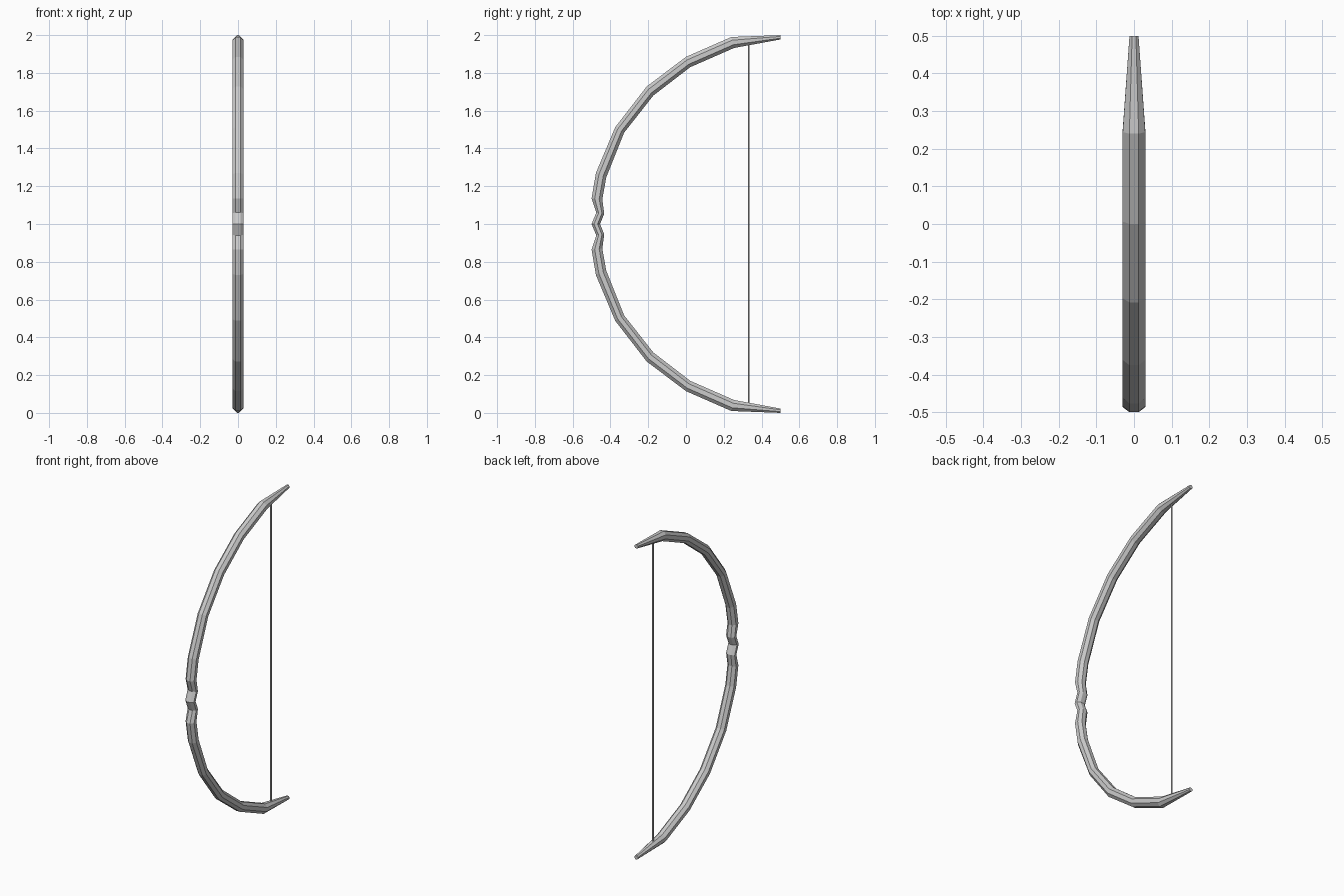
import bpy, bmesh, math
from mathutils import Vector

if "Cube" in bpy.data.objects:
    bpy.data.objects.remove(bpy.data.objects["Cube"])

# Upper limb stations from grip to tip: outer (y, z), inner (y, z), half width in x
UPPER = [
    (-0.475, 1.06, -0.433, 1.055, 0.03),
    (-0.50, 1.135, -0.443, 1.13, 0.03),
    (-0.477, 1.27, -0.422, 1.248, 0.03),
    (-0.375, 1.512, -0.328, 1.483, 0.03),
    (-0.208, 1.728, -0.173, 1.68, 0.03),
    (0.0, 1.885, 0.022, 1.83, 0.03),
    (0.24, 1.99, 0.255, 1.932, 0.03),
    (0.50, 2.0, 0.50, 1.977, 0.012),
]
GRIP = (-0.50, 1.0, -0.455, 1.0, 0.03)
SIDES = 8


def finish(bm, name):
    bmesh.ops.recalc_face_normals(bm, faces=bm.faces)
    mesh = bpy.data.meshes.new(name)
    bm.to_mesh(mesh)
    bm.free()
    obj = bpy.data.objects.new(name, mesh)
    bpy.context.collection.objects.link(obj)
    return obj


def octagon_ring(bm, station):
    oy, oz, iy, iz, half_width = station
    outer, inner = Vector((0, oy, oz)), Vector((0, iy, iz))
    centre, half = (outer + inner) / 2, (outer - inner) / 2
    scale = 1 / math.cos(math.pi / SIDES)
    ring = []
    for i in range(SIDES):
        a = 2 * math.pi * (i + 0.5) / SIDES
        side = Vector((half_width * scale * math.cos(a), 0, 0))
        ring.append(bm.verts.new(centre + side + half * scale * math.sin(a)))
    return ring


# Bow stave: octagonal sections lofted from lower tip to upper tip
lower = [(oy, 2 - oz, iy, 2 - iz, w) for oy, oz, iy, iz, w in reversed(UPPER)]
bm = bmesh.new()
rings = [octagon_ring(bm, s) for s in lower + [GRIP] + UPPER]
for a, b in zip(rings, rings[1:]):
    for i in range(SIDES):
        j = (i + 1) % SIDES
        bm.faces.new((a[i], a[j], b[j], b[i]))
bm.faces.new(rings[0])
bm.faces.new(rings[-1])
finish(bm, "bow_stave")

# Bowstring: thin straight rod between the limbs
bm = bmesh.new()
bmesh.ops.create_cone(bm, cap_ends=True, segments=SIDES,
                      radius1=0.005, radius2=0.005, depth=1.91)
bowstring = finish(bm, "bowstring")
bowstring.location = (0, 0.332, 1.0)
